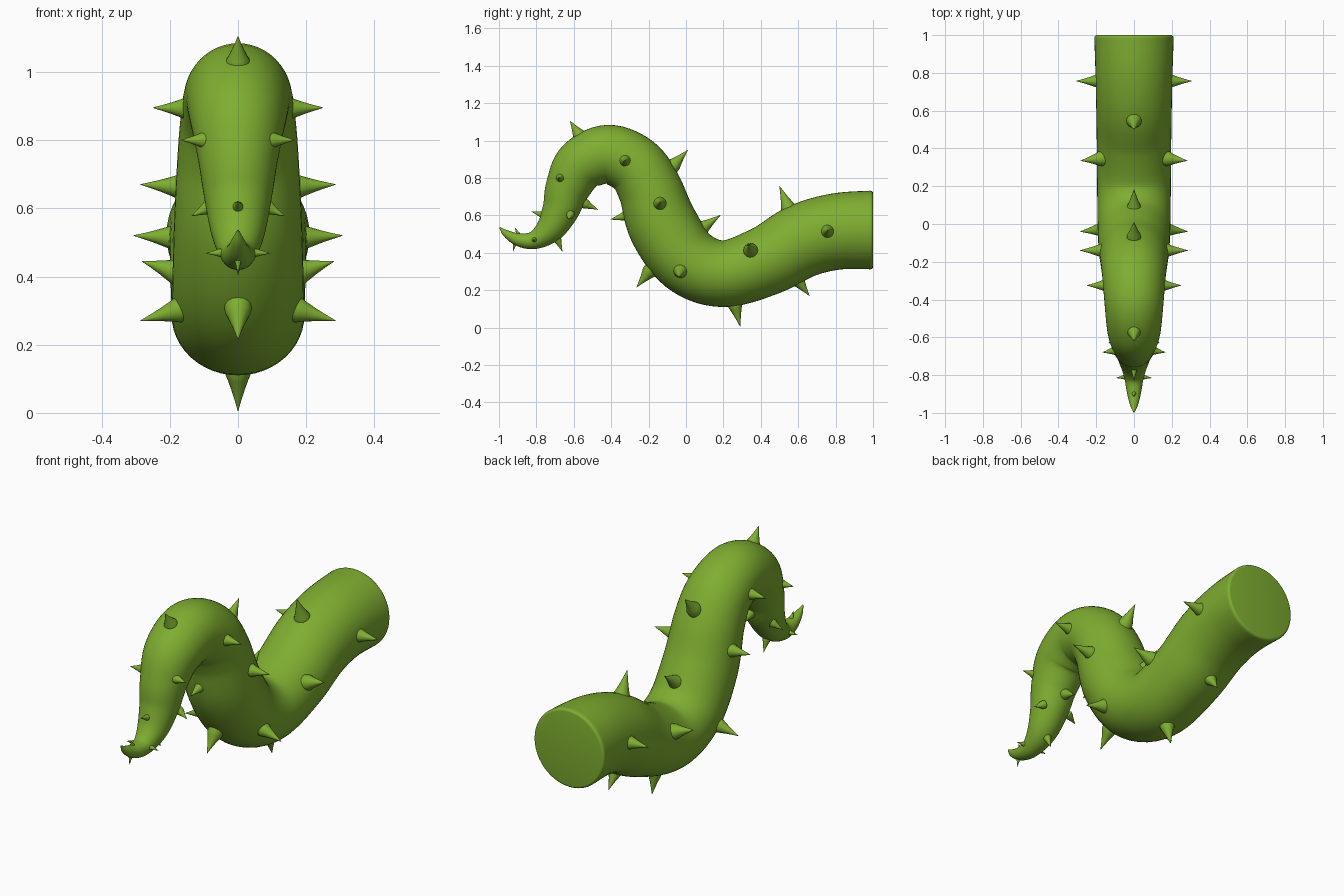
import bpy, bmesh, math
from mathutils import Vector

if "Cube" in bpy.data.objects:
    bpy.data.objects.remove(bpy.data.objects["Cube"])

green = bpy.data.materials.new("leaf green")
green.diffuse_color = (0.21, 0.42, 0.03, 1)
green.use_nodes = True
green.node_tree.nodes["Principled BSDF"].inputs["Base Color"].default_value = green.diffuse_color


def make_object(name, bm, angle):
    bmesh.ops.recalc_face_normals(bm, faces=bm.faces[:])
    mesh = bpy.data.meshes.new(name)
    bm.to_mesh(mesh)
    bm.free()
    mesh.materials.append(green)
    ob = bpy.data.objects.new(name, mesh)
    bpy.context.collection.objects.link(ob)
    bpy.ops.object.select_all(action='DESELECT')
    bpy.context.view_layer.objects.active = ob
    ob.select_set(True)
    bpy.ops.object.shade_smooth_by_angle(angle=math.radians(angle))
    return ob


def add_rings(bm, rings):
    loops = [[bm.verts.new(p) for p in ring] for ring in rings]
    n = len(loops[0])
    for a, b in zip(loops, loops[1:]):
        for i in range(n):
            j = (i + 1) % n
            bm.faces.new((a[i], a[j], b[j], b[i]))
    bm.faces.new(loops[0])
    bm.faces.new(loops[-1])


# Tentacle centre line: y, z, radius in the bend plane, sideways radius
path = [
    (1.00, .522, .21, .21), (.80, .513, .204, .204), (.62, .463, .198, .20),
    (.43, .358, .187, .197), (.20, .288, .178, .195), (.01, .358, .183, .193),
    (-.122, .545, .188, .188), (-.195, .745, .171, .178), (-.278, .868, .163, .168),
    (-.42, .926, .158, .156), (-.56, .868, .144, .142), (-.632, .748, .12, .118),
    (-.67, .63, .099, .099), (-.728, .527, .076, .078), (-.812, .468, .049, .052),
    (-.895, .470, .035, .037), (-.96, .502, .02, .02), (-.996, .535, .003, .003)]
pts = [Vector(p) for p in path]
first = Vector((1.2, .522, .21, .21))
ctrl = [first] + pts + [2 * pts[-1] - pts[-2]]

# Catmull-Rom resampling of the centre line
STEPS, SIDES = 7, 48
samples = []
for k in range(1, len(ctrl) - 2):
    a, b, c, d = ctrl[k - 1:k + 3]
    for s in range(STEPS):
        t = s / STEPS
        samples.append(0.5 * (2 * b + (c - a) * t + (2 * a - 5 * b + 4 * c - d) * t * t
                              + (3 * b - a - 3 * c + d) * t ** 3))
samples.append(pts[-1])

rings = []


def add_section(y, z, ty, tz, rn, rx):
    ring = []
    for i in range(SIDES):
        ang = 2 * math.pi * i / SIDES
        u, v = math.cos(ang) * rx, math.sin(ang) * rn
        ring.append(Vector((u, y - tz * v, z + ty * v)))
    rings.append(ring)


# Rounded rim of the flat cut end
for k in range(4):
    ang = k / 4 * math.pi / 2
    y = 1 - .014 * (1 - math.cos(ang))
    r = .21 - .014 * (1 - math.sin(ang))
    add_section(y, .522, -1, 0, r, r)
for i, s in enumerate(samples):
    if i == 0:
        add_section(.986, .522, -1, 0, .21, .21)
        continue
    d = samples[min(i + 1, len(samples) - 1)] - samples[i - 1]
    l = math.hypot(d[0], d[1])
    add_section(s[0], s[1], d[0] / l, d[1] / l, s[2], s[3])
bm = bmesh.new()
add_rings(bm, rings)
make_object("tentacle", bm, 50)


def spike(bm, base, tip, r):
    """Cone with a softly flared foot, sunk a little into the body."""
    base, tip = Vector(base), Vector(tip)
    axis = tip - base
    length = axis.length
    q = axis.to_track_quat('Z', 'Y')
    out = []
    for h, f in ((-.3, 1.1), (0, 1.0), (.12, .85), (.4, .55), (.7, .27), (.94, .07), (1, .01)):
        out.append([base + q @ Vector((math.cos(2 * math.pi * i / 16) * r * f,
                                       math.sin(2 * math.pi * i / 16) * r * f, h * length))
                    for i in range(16)])
    add_rings(bm, out)


# Ridge spikes on the mid plane: base y, z, tip y, z, foot radius
ridge = [
    (-.575, 1.035, -.62, 1.105, .034), (-.06, .875, .01, .95, .036),
    (.09, .535, .185, .602, .038), (-.31, .60, -.405, .578, .033),
    (-.20, .295, -.265, .215, .038), (.265, .11, .29, .005, .036),
    (.545, .645, .50, .757, .04), (.60, .25, .66, .17, .038),
    (-.535, .66, -.47, .63, .026), (-.765, .602, -.83, .622, .019),
    (-.685, .465, -.66, .405, .02), (-.915, .45, -.925, .405, .011),
    (-.90, .505, -.915, .535, .01)]
bm = bmesh.new()
for by, bz, ty, tz, r in ridge:
    spike(bm, (0, by, bz), (0, ty, tz), r)
make_object("ridge_spikes", bm, 50)

# Side spikes, mirrored left and right: base x, y, z, tip x, y, z, foot radius
side = [
    (.155, -.325, .893, .25, -.325, .895, .032), (.10, -.67, .80, .167, -.68, .80, .025),
    (.18, -.14, .664, .287, -.14, .67, .034), (.092, -.62, .60, .137, -.63, .577, .02),
    (.18, -.03, .30, .287, -.04, .27, .036), (.185, .345, .415, .282, .335, .445, .038),
    (.20, .757, .515, .307, .757, .52, .034), (.045, -.81, .47, .096, -.815, .468, .015)]
bm = bmesh.new()
for bx, by, bz, tx, ty, tz, r in side:
    for s in (1, -1):
        spike(bm, (s * bx, by, bz), (s * tx, ty, tz), r)
make_object("side_spikes", bm, 50)
